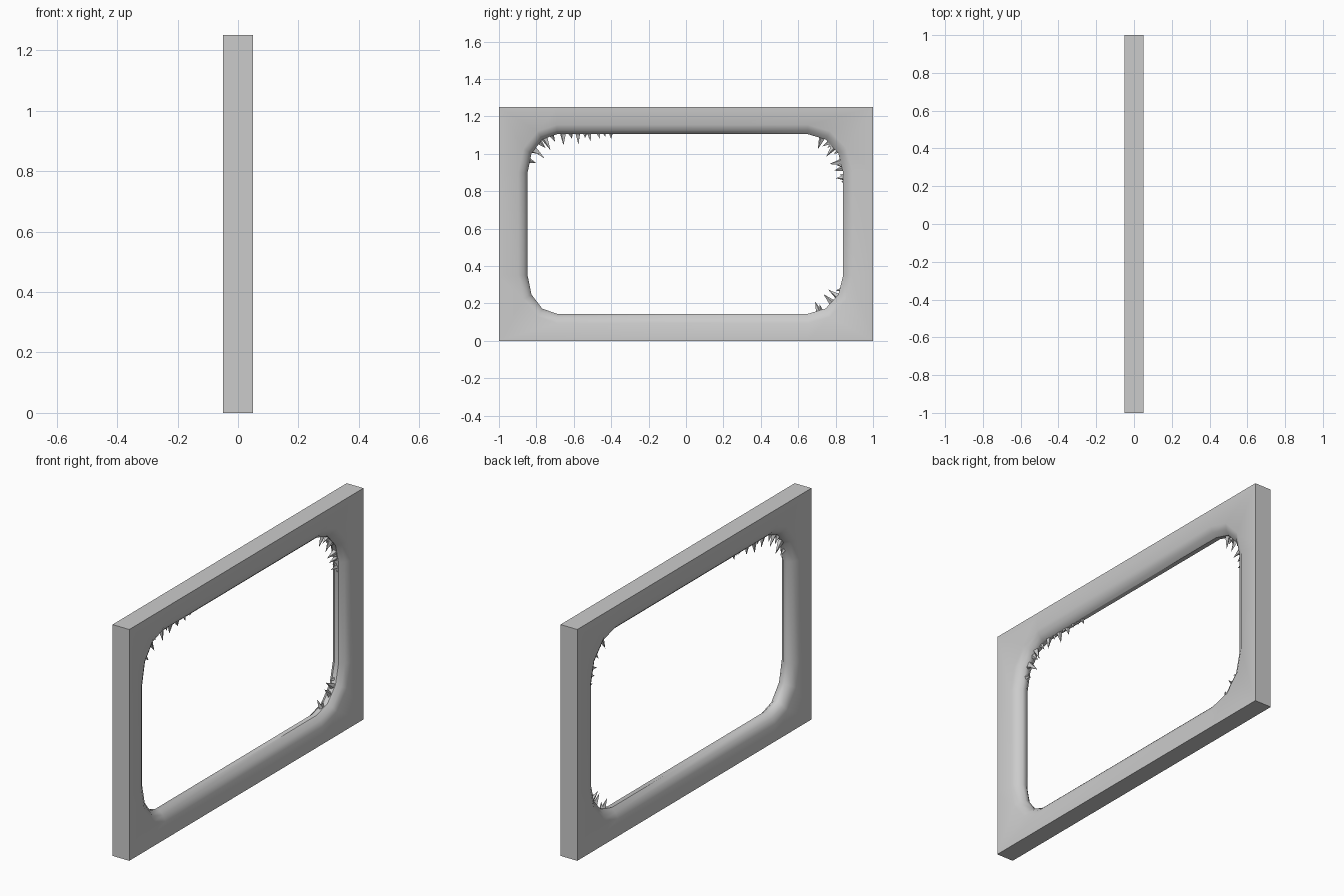
import bpy, bmesh, math, random
from mathutils import Vector

if "Cube" in bpy.data.objects:
    bpy.data.objects.remove(bpy.data.objects["Cube"])

random.seed(4)
# Corner arc centres (y, z), counter-clockwise from top right
CORNERS = [(0.652, 0.90, 1, 1), (-0.69, 0.90, -1, 1),
           (-0.69, 0.35, -1, -1), (0.652, 0.35, 1, -1)]


def opening(grow):
    """Rounded opening outline, 3 segments per corner, widened by grow."""
    pts = []
    for i, (cy, cz, sy, sz) in enumerate(CORNERS):
        ry = (0.188 if sy > 0 else 0.157) + grow
        rz = 0.205 + grow
        for k in range(4):
            a = math.radians(90 * i + 30 * k)
            pts.append((cy + ry * math.cos(a), cz + rz * math.sin(a)))
    return pts


def rim():
    """Rectangular outside outline with points matching the opening."""
    pts = []
    for i, (cy, cz, sy, sz) in enumerate(CORNERS):
        y, z = sy, 1.25 if sz > 0 else 0.0
        side, flat = (y, cz), (cy, z)
        ends = (side, flat) if i % 2 == 0 else (flat, side)
        pts += [ends[0], (y, z), (y, z), ends[1]]
    return pts


def make_object(name, bm):
    mesh = bpy.data.meshes.new(name)
    bm.to_mesh(mesh)
    bm.free()
    ob = bpy.data.objects.new(name, mesh)
    bpy.context.collection.objects.link(ob)
    return ob


# Window frame: closed section swept around the opening
section = [(rim(), -0.05), (rim(), 0.05), (opening(0.05), 0.05),
           (opening(0.021), 0.035), (opening(0), 0.0125),
           (opening(0), -0.0125), (opening(0.021), -0.035),
           (opening(0.05), -0.05)]
bm = bmesh.new()
rings = [[bm.verts.new((x, y, z)) for y, z in pts] for pts, x in section]
for r, ring in enumerate(rings):
    nxt = rings[(r + 1) % len(rings)]
    for j in range(16):
        k = (j + 1) % 16
        bm.faces.new((ring[j], ring[k], nxt[k], nxt[j]))
bmesh.ops.remove_doubles(bm, verts=bm.verts, dist=0.0005)
bmesh.ops.recalc_face_normals(bm, faces=bm.faces)
frame = make_object("window_frame", bm)
bpy.context.view_layer.objects.active = frame
frame.select_set(True)
bpy.ops.object.shade_smooth_by_angle(angle=math.radians(42))
frame.select_set(False)

# Broken glass shards: tips (y, z), each rooted at the nearest edge point
EDGE = [Vector(p) for p in opening(0)]


def nearest(tip):
    best = None
    for a, b in zip(EDGE, EDGE[1:] + EDGE[:1]):
        d = b - a
        t = max(0, min(1, (tip - a).dot(d) / d.length_squared))
        p = a + d * t
        if best is None or (p - tip).length < (best - tip).length:
            best = p
    return best


def shards(name, tips):
    bm = bmesh.new()
    for t in tips:
        tip = Vector(t)
        base = nearest(tip)
        out = (base - tip).normalized()
        along = Vector((-out.y, out.x))
        base = base + out * 0.008 + along * random.uniform(-0.012, 0.012)
        w = min(0.022, 0.009 + 0.14 * (base - tip).length)
        turn = random.uniform(0, 1.5)
        ring = []
        for k in range(4):
            a = turn + k * math.pi / 2
            q = base + along * (w * math.cos(a))
            ring.append(bm.verts.new((0.8 * w * math.sin(a), q.x, q.y)))
        top = bm.verts.new((random.uniform(-0.012, 0.012), tip.x, tip.y))
        bm.faces.new(ring)
        for k in range(4):
            bm.faces.new((ring[k], ring[(k + 1) % 4], top))
    bmesh.ops.recalc_face_normals(bm, faces=bm.faces)
    return make_object(name, bm)


shards("glass_shards_top_left", [
    (-0.83, 0.97), (-0.80, 0.95), (-0.785, 1.0), (-0.755, 0.975),
    (-0.75, 1.03), (-0.725, 1.02), (-0.70, 1.065), (-0.655, 1.045),
    (-0.61, 1.08), (-0.575, 1.05), (-0.54, 1.085), (-0.51, 1.065),
    (-0.46, 1.08), (-0.43, 1.09), (-0.40, 1.08)])
shards("glass_shards_top_right", [
    (0.705, 1.025), (0.73, 1.04), (0.755, 1.03), (0.75, 0.985),
    (0.79, 1.0), (0.765, 0.945), (0.79, 0.91), (0.805, 0.94),
    (0.80, 0.87), (0.82, 0.89), (0.83, 0.85)])
shards("glass_shards_bottom_right", [
    (0.69, 0.21), (0.715, 0.195), (0.735, 0.25), (0.76, 0.275),
    (0.785, 0.255), (0.80, 0.27)])
